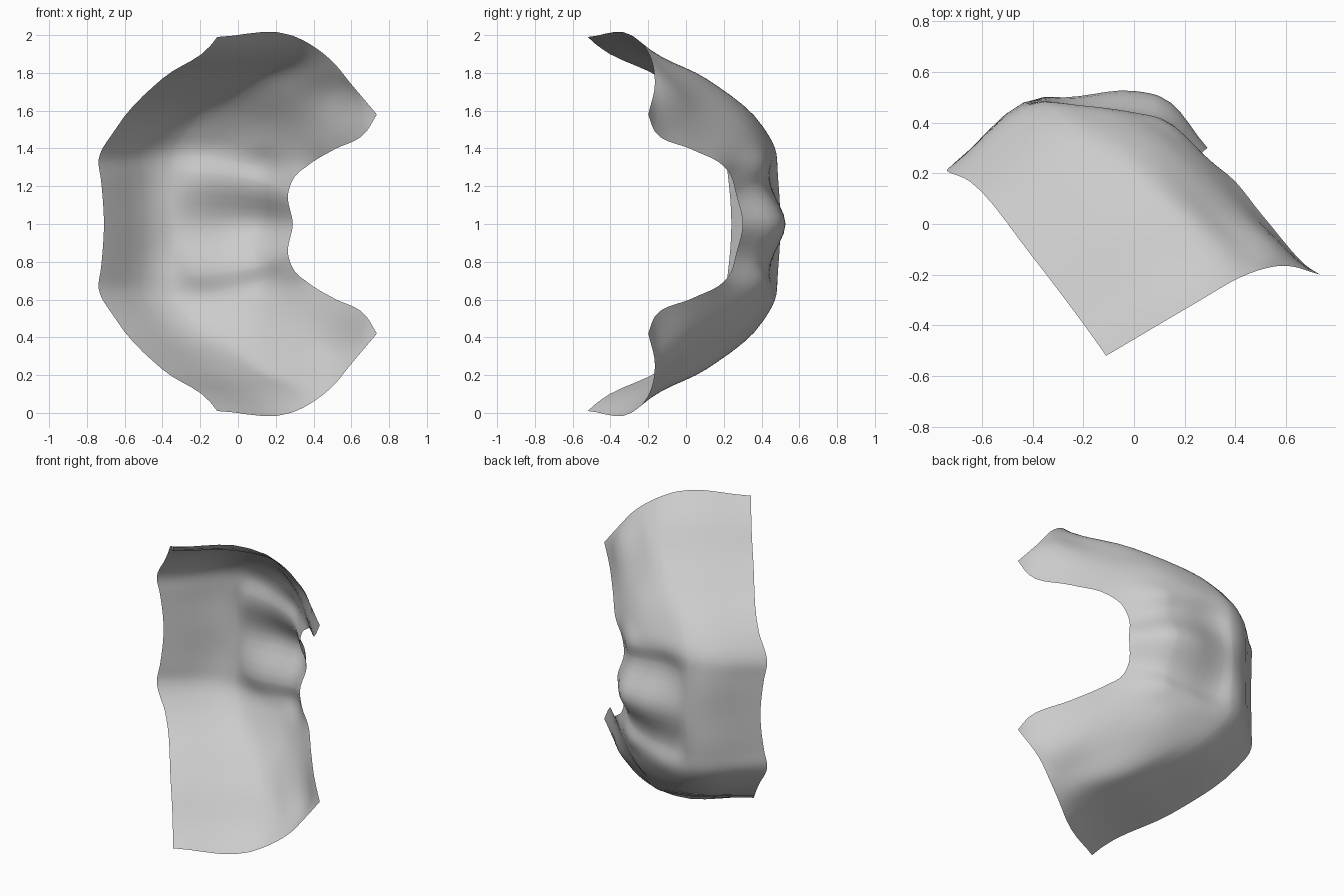
import bpy, bmesh
from mathutils import Vector

if "Cube" in bpy.data.objects:
    bpy.data.objects.remove(bpy.data.objects["Cube"])

# Upper half of the curved guard: cross-sections running from the back edge to the front edge
MIDDLE = [(-.71, .24, 1), (-.36, .50, 1), (-.27, .50, 1), (0, .525, 1), (.1, .505, 1), (.29, .30, 1)]
GROOVE = [(-.725, .225, 1.23), (-.355, .487, 1.25), (-.25, .455, 1.26), (0, .43, 1.24),
          (.1, .405, 1.22), (.265, .265, 1.16)]
RIDGE = [(-.738, .21, 1.34), (-.36, .477, 1.37), (-.2, .467, 1.38), (0, .44, 1.34),
         (.11, .415, 1.31), (.3, .24, 1.25)]
BEND = [(-.65, .17, 1.50), (-.27, .41, 1.51), (-.13, .40, 1.51), (.08, .365, 1.47),
        (.19, .32, 1.42), (.37, .195, 1.31)]
PLATE = [(-.40, -.13, 1.77), (0, .09, 1.77), (.12, .11, 1.765), (.28, .09, 1.68),
         (.4, .07, 1.58), (.51, .03, 1.395)]
NECK = [(-.145, -.47, 1.945), (.24, -.23, 1.945), (.37, -.165, 1.90), (.47, -.14, 1.83),
        (.57, -.115, 1.72), (.68, -.165, 1.49)]
LIP = [(-.11, -.52, 1.99), (.28, -.29, 2.0), (.40, -.22, 1.94), (.5, -.18, 1.86),
       (.6, -.165, 1.74), (.735, -.2, 1.58)]


def smooth_path(points, steps):
    """Chord-length cubic curve passing through all the points."""
    p = [Vector(q) for q in points]
    n = len(p)
    d = [max((p[i + 1] - p[i]).length, 1e-5) for i in range(n - 1)]
    slope = [(p[i + 1] - p[i]) / d[i] for i in range(n - 1)]
    tan = [slope[0]]
    for i in range(1, n - 1):
        tan.append((slope[i - 1] * d[i] + slope[i] * d[i - 1]) / (d[i - 1] + d[i]))
    tan.append(slope[-1])
    out = []
    for i in range(n - 1):
        for k in range(steps):
            t = k / steps
            out.append(p[i] * (2*t**3 - 3*t**2 + 1) + p[i + 1] * (3*t**2 - 2*t**3)
                       + tan[i] * d[i] * (t**3 - 2*t**2 + t) + tan[i + 1] * d[i] * (t**3 - t**2))
    out.append(p[-1])
    return out


# Mirror the sections about mid height, then smooth in both directions
upper = [MIDDLE, GROOVE, RIDGE, BEND, PLATE, NECK, LIP]
lower = [[(x, y, 2 - z) for x, y, z in s] for s in reversed(upper[1:])]
rows = [smooth_path(s, 5) for s in lower + upper]
columns = [smooth_path(c, 5) for c in zip(*rows)]

# Guard shell
bm = bmesh.new()
grid = [[bm.verts.new(v) for v in c] for c in columns]
for a, b in zip(grid, grid[1:]):
    for j in range(len(a) - 1):
        bm.faces.new((a[j], a[j + 1], b[j + 1], b[j]))
bmesh.ops.recalc_face_normals(bm, faces=bm.faces)
bm.normal_update()
centre = min(bm.faces, key=lambda f: (f.calc_center_median() - Vector((-.1, .52, 1))).length)
if centre.normal.y < 0:
    bmesh.ops.reverse_faces(bm, faces=bm.faces)
mesh = bpy.data.meshes.new("joint_guard")
bm.to_mesh(mesh)
bm.free()
guard = bpy.data.objects.new("joint_guard", mesh)
bpy.context.collection.objects.link(guard)
for poly in mesh.polygons:
    poly.use_smooth = True
